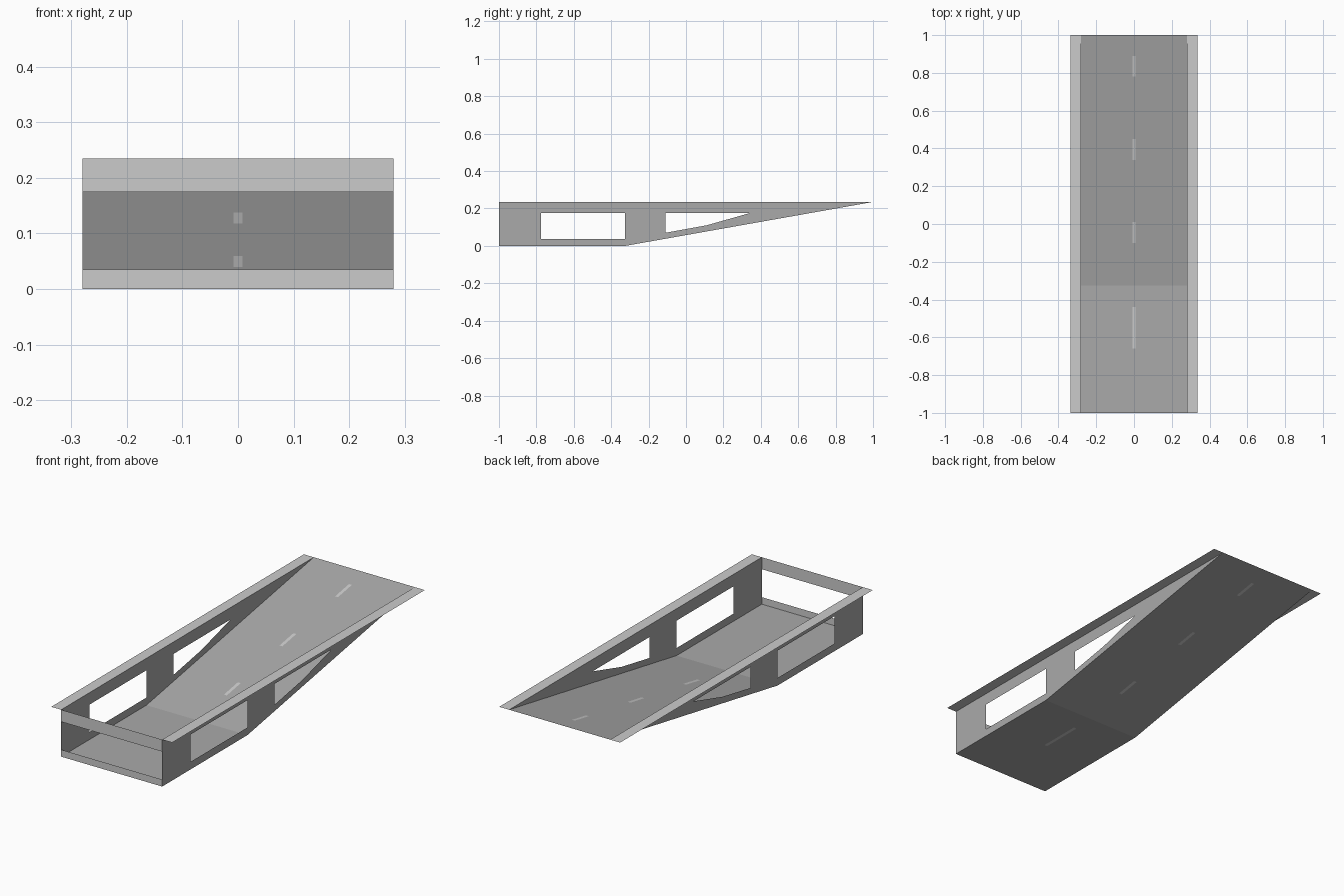
import bpy

if "Cube" in bpy.data.objects:
    bpy.data.objects.remove(bpy.data.objects["Cube"])

W, RIM, FLANGE = 0.28, 0.235, 0.335   # half width, rim height, outer flange edge
KINK = -0.325                          # where the floor turns into the ramp
HEAD = 0.175                           # top of the side windows


def grey(name, v):
    m = bpy.data.materials.new(name)
    m.diffuse_color = (v, v, v, 1)
    m.use_nodes = True
    m.node_tree.nodes["Principled BSDF"].inputs["Base Color"].default_value = m.diffuse_color
    return m


concrete = grey("concrete", 0.60)
wall_grey = grey("wall_grey", 0.40)
asphalt = grey("asphalt", 0.40)
paint = grey("dash_paint", 0.60)


def road_z(y):
    return max(0.0, (y - KINK) / (1 - KINK) * RIM)


def sheet(name, polys, mat):
    verts, faces = [], []
    for poly in polys:
        ids = []
        for p in poly:
            p = tuple(round(c, 5) for c in p)
            if p not in verts:
                verts.append(p)
            i = verts.index(p)
            if i not in ids:
                ids.append(i)
        if len(ids) > 2:
            faces.append(ids)
    me = bpy.data.meshes.new(name)
    me.from_pydata(verts, [], faces)
    me.materials.append(mat)
    ob = bpy.data.objects.new(name, me)
    bpy.context.collection.objects.link(ob)
    return ob


def across(y0, z0, y1, z1, x0=-W, x1=W):
    return [(x0, y0, z0), (x1, y0, z0), (x1, y1, z1), (x0, y1, z1)]


# Road surface: floor and ramp, with centre dashes set flush into it
D = 0.008
dashes = [(-0.66, -0.44), (-0.10, 0.01), (0.34, 0.45), (0.78, 0.89)]


def road(name, y_start, y_end):
    inset = [d for d in dashes if y_start < d[0] < y_end]
    cuts = [y_start] + [y for d in inset for y in d] + [y_end]
    polys, marks = [], []
    for i, (y0, y1) in enumerate(zip(cuts, cuts[1:])):
        part = (y0, road_z(y0), y1, road_z(y1))
        polys += [across(*part, -W, -D), across(*part, D, W)]
        (marks if i % 2 else polys).append(across(*part, -D, D))
    sheet(name, polys, asphalt)
    sheet(name + "_dashes", marks, paint)


road("floor", -1, KINK)
road("ramp", KINK, 1)

# Front rails with an open slot between them
sheet("front_lower_rail", [across(-1, 0, -1, 0.035)], concrete)
sheet("front_upper_rail", [across(-1, HEAD, -1, RIM)], concrete)

# Side walls: each span is (y0, y1, window bottom at y0, at y1), None = solid
spans = [(-1, -0.775, None, None), (-0.775, KINK, 0.038, 0.038),
         (KINK, -0.11, None, None), (-0.11, 0.11, 0.07, 0.11),
         (0.11, 0.34, 0.11, HEAD), (0.34, 1, None, None)]
for side, s in (("left", -1), ("right", 1)):
    polys = []

    def strip(y0, y1, a0, a1, b0, b1):
        quad = [(s * W, y0, a0), (s * W, y1, a1), (s * W, y1, b1), (s * W, y0, b0)]
        polys.append(quad if s > 0 else quad[::-1])

    for y0, y1, w0, w1 in spans:
        if w0 is None:
            strip(y0, y1, road_z(y0), road_z(y1), RIM, RIM)
        else:
            strip(y0, y1, road_z(y0), road_z(y1), w0, w1)
            strip(y0, y1, HEAD, HEAD, RIM, RIM)
    sheet(side + "_wall", polys, wall_grey)

    # Flat flange along the top of the wall
    flange = [(s * W, -1, RIM), (s * FLANGE, -1, RIM), (s * FLANGE, 1, RIM), (s * W, 1, RIM)]
    sheet(side + "_flange", [flange if s > 0 else flange[::-1]], concrete)
